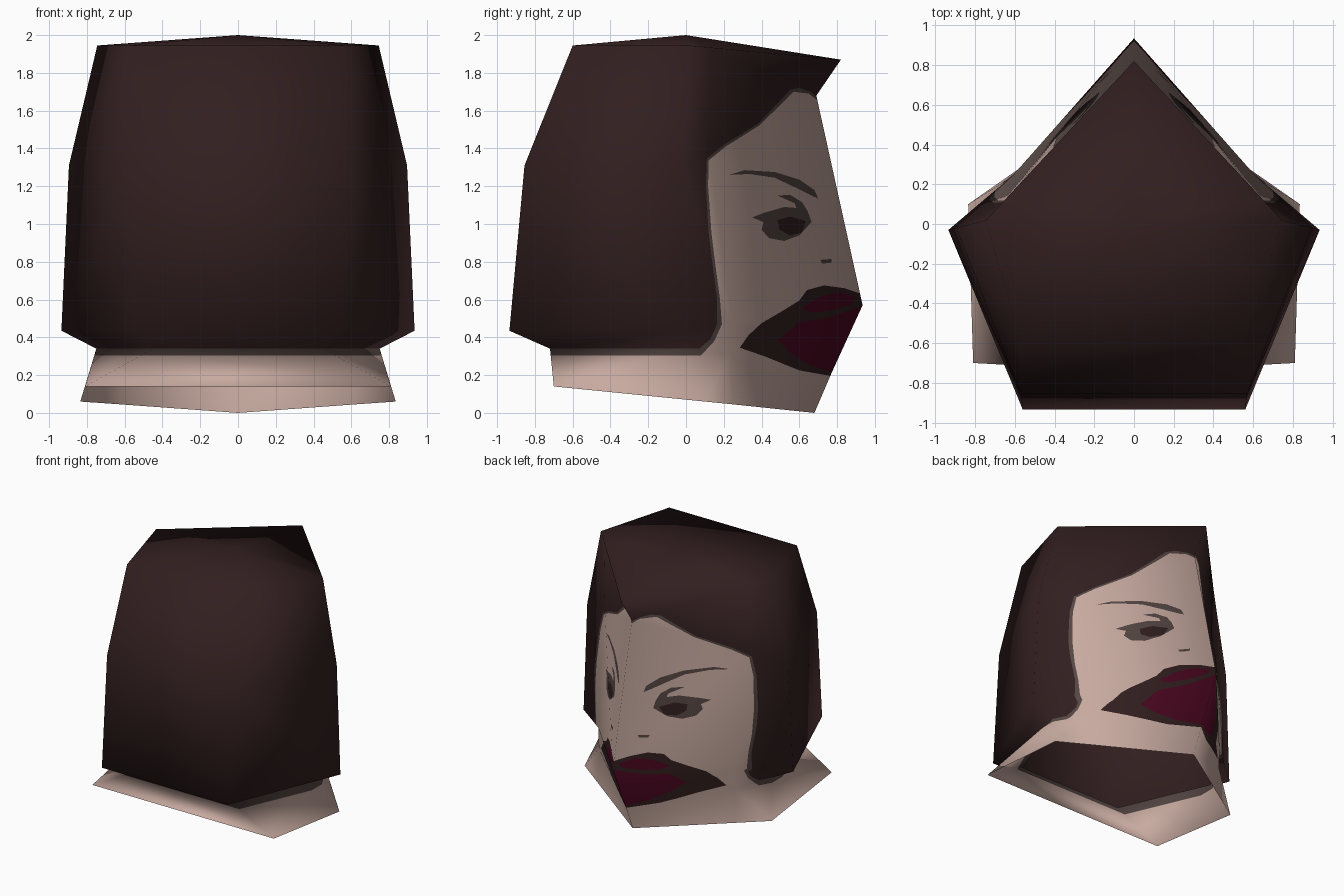
import bpy, bmesh
from mathutils import Vector
from mathutils.bvhtree import BVHTree
from mathutils.interpolate import poly_3d_calc

if "Cube" in bpy.data.objects:
    bpy.data.objects.remove(bpy.data.objects["Cube"])


def material(name, colour):
    m = bpy.data.materials.new(name)
    m.diffuse_color = (*colour, 1)
    m.use_nodes = True
    m.node_tree.nodes["Principled BSDF"].inputs["Base Color"].default_value = m.diffuse_color
    return m


HAIR, SHADE, SKIN, LIP = range(4)
mats = [material("dark_brown_hair", (0.032, 0.0135, 0.014)),
        material("grey_brown_shade", (0.09, 0.062, 0.057)),
        material("pale_skin", (0.57, 0.40, 0.35)),
        material("dark_red_lips", (0.07, 0.002, 0.014))]

# Head shell: each ring is front, temple, side and back point (x >= 0)
rings = [
    [(0, 0.82, 1.87), (0.64, 0.133, 1.934), (0.745, 0.02, 1.945), (0.57, -0.60, 1.945)],
    [(0, 0.69, 1.68), (0.64, 0.12, 1.38), (0.895, -0.02, 1.31), (0.57, -0.855, 1.31)],
    [(0, 0.935, 0.57), (0.61, 0.245, 0.48), (0.935, -0.03, 0.435), (0.56, -0.935, 0.435)],
    [(0, 0.77, 0.21), (0.61, 0.24, 0.31), (0.75, -0.03, 0.34), (0.45, -0.72, 0.34)],
    [(0, 0.68, 0.0), (0.62, 0.25, 0.045), (0.835, 0.10, 0.06), (0.81, -0.70, 0.14)],
]

# Painted shapes as (y, z) outlines, applied to both sides; later ones lie on top
brow = [(.23, 1.26), (.31, 1.285), (.47, 1.275), (.60, 1.235), (.68, 1.18),
        (.70, 1.135), (.665, 1.15), (.575, 1.195), (.47, 1.245), (.335, 1.265)]
eye = [(.35, 1.035), (.415, 1.06), (.52, 1.09), (.585, 1.085), (.575, 1.11),
       (.485, 1.15), (.55, 1.155), (.615, 1.115), (.645, 1.065), (.665, 1.01),
       (.60, .94), (.52, .91), (.44, .925), (.40, .97), (.41, 1.01)]
iris = [(.485, 1.02), (.55, 1.04), (.635, 1.015), (.615, .955), (.55, .94), (.495, .97)]
nostril = [(.71, .81), (.77, .815), (.77, .795), (.72, .79)]
mouth = [(.285, .345), (.33, .41), (.40, .475), (.52, .545), (.60, .595), (.64, .65),
         (.73, .675), (.84, .66), (.96, .62), (.96, .5), (.77, .195), (.60, .225),
         (.415, .30)]
upper_lip = [(.61, .555), (.71, .615), (.81, .64), (.90, .615), (.88, .575),
             (.78, .545), (.67, .53)]
lower_lip = [(.485, .385), (.60, .48), (.76, .505), (.96, .575), (.96, .45),
             (.775, .215), (.65, .255), (.55, .32)]
hairline = [(1, 1.66), (.70, 1.665), (.66, 1.70), (.60, 1.72), (.55, 1.71), (.50, 1.655),
            (.38, 1.53), (.20, 1.42), (.11, 1.345), (.105, 1.2), (.12, .95), (.145, .75),
            (.165, .6), (.165, .47), (.13, .39), (.07, .34), (-1, .34), (-1, -.1), (1, -.1)]
skin = [(1, 1.645), (.69, 1.66), (.65, 1.69), (.57, 1.70), (.515, 1.645), (.385, 1.52),
        (.21, 1.41), (.12, 1.337), (.117, 1.2), (.135, .95), (.16, .75), (.18, .6),
        (.19, .47), (.15, .38), (.08, .305), (-1, .305), (-1, -.1), (1, -.1)]
paint = [(hairline, SHADE), (skin, SKIN), (brow, SHADE), (eye, SHADE), (iris, HAIR),
         (nostril, SHADE), (mouth, HAIR), (upper_lip, LIP), (lower_lip, LIP)]


def inside(y, z, poly):
    hit = False
    for (y0, z0), (y1, z1) in zip(poly, poly[1:] + poly[:1]):
        if (z0 > z) != (z1 > z) and y < y0 + (z - z0) * (y1 - y0) / (z1 - z0):
            hit = not hit
    return hit


def cut_segment(bm, a, b):
    """Split only the faces that the segment passes over, looking along x."""
    lo = [min(a[i], b[i]) - 0.002 for i in (0, 1)]
    hi = [max(a[i], b[i]) + 0.002 for i in (0, 1)]
    faces = []
    for f in bm.faces:
        ys = [v.co.y for v in f.verts]
        zs = [v.co.z for v in f.verts]
        if min(ys) < hi[0] and max(ys) > lo[0] and min(zs) < hi[1] and max(zs) > lo[1]:
            faces.append(f)
    if faces:
        edges = list({e for f in faces for e in f.edges})
        verts = list({v for f in faces for v in f.verts})
        no = Vector((0, a[1] - b[1], b[0] - a[0])).normalized()
        bmesh.ops.bisect_plane(bm, geom=verts + edges + faces, dist=1e-5,
                               plane_co=(0, *a), plane_no=no)


# Shell faces: crown fan plus four bands, open at the neck
bm = bmesh.new()
loops = []
for ring in rings:
    pts = ring + [(-p[0], p[1], p[2]) for p in reversed(ring[1:])]
    loops.append([bm.verts.new(p) for p in pts])
crown = bm.verts.new((0, 0, 2))
count = len(loops[0])
for i in range(count):
    j = (i + 1) % count
    bm.faces.new((crown, loops[0][i], loops[0][j]))
    for up, low in zip(loops, loops[1:]):
        bm.faces.new((up[i], low[i], low[j], up[j]))
bmesh.ops.recalc_face_normals(bm, faces=bm.faces[:])
if sum(f.normal.dot(f.calc_center_median() - Vector((0, 0, 1))) for f in bm.faces) < 0:
    bmesh.ops.reverse_faces(bm, faces=bm.faces[:])
bm.normal_update()
normals = [v.normal.copy() for v in bm.verts]
bmesh.ops.triangulate(bm, faces=bm.faces[:])

# Keep the rounded shading of the coarse shell
bm.verts.index_update()
coarse = [v.co.copy() for v in bm.verts]
tris = [[v.index for v in f.verts] for f in bm.faces]
tree = BVHTree.FromPolygons(coarse, tris)

# Cut the outlines into the surface, then colour by outline
for poly, _ in paint:
    for a, b in zip(poly, poly[1:] + poly[:1]):
        cut_segment(bm, a, b)
for f in bm.faces:
    c = f.calc_center_median()
    f.smooth = True
    for poly, index in paint:
        if inside(c.y, c.z, poly):
            f.material_index = index

mesh = bpy.data.meshes.new("head")
bm.to_mesh(mesh)
bm.free()
for m in mats:
    mesh.materials.append(m)

smooth = []
for v in mesh.vertices:
    co, _, index, _ = tree.find_nearest(v.co)
    tri = tris[index]
    weights = poly_3d_calc([coarse[k] for k in tri], co)
    n = sum((normals[k] * w for k, w in zip(tri, weights)), Vector())
    smooth.append(n.normalized())
mesh.normals_split_custom_set_from_vertices(smooth)

head = bpy.data.objects.new("head", mesh)
bpy.context.collection.objects.link(head)
